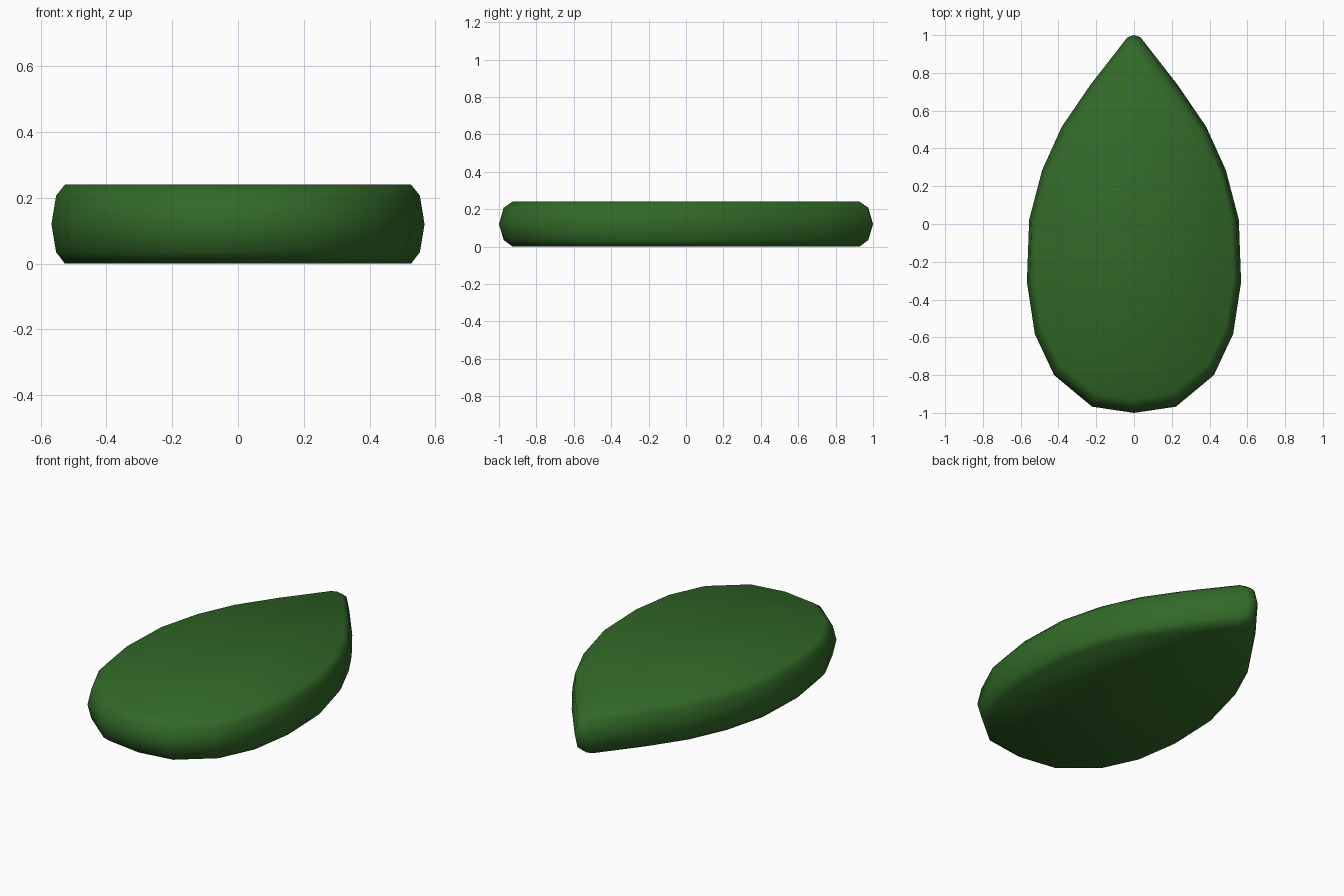
import bpy, bmesh

if "Cube" in bpy.data.objects:
    bpy.data.objects.remove(bpy.data.objects["Cube"])

# Right half of the leaf outline, tip to base
half = [(0, 1.0), (0.035, 0.988), (0.232, 0.735), (0.382, 0.515), (0.486, 0.286),
        (0.555, 0.023), (0.567, -0.307), (0.525, -0.582), (0.423, -0.80),
        (0.222, -0.967), (0, -1.0)]
outline = half + [(-x, y) for x, y in reversed(half[1:-1])]
outline.reverse()  # counter-clockwise

# Rounded rim: (height, scale of outline)
rim = [(0, 0.928), (0.035, 0.975), (0.12, 1.0), (0.207, 0.975), (0.24, 0.928)]

bm = bmesh.new()
rings = [[bm.verts.new((x * s, y * s, z)) for x, y in outline] for z, s in rim]
n = len(outline)
for low, high in zip(rings, rings[1:]):
    for i in range(n):
        j = (i + 1) % n
        bm.faces.new((low[i], low[j], high[j], high[i]))

# Flat caps, spanned across the leaf from side to side
bm.faces.new(rings[-1])
bm.faces.new(list(reversed(rings[0])))
bmesh.ops.recalc_face_normals(bm, faces=bm.faces)
for f in bm.faces:
    f.smooth = True

mesh = bpy.data.meshes.new("leaf")
bm.to_mesh(mesh)
bm.free()

green = bpy.data.materials.new("leaf green")
green.diffuse_color = (0.032, 0.141, 0.021, 1)
green.use_nodes = True
green.node_tree.nodes["Principled BSDF"].inputs["Base Color"].default_value = green.diffuse_color
mesh.materials.append(green)
leaf = bpy.data.objects.new("leaf", mesh)
bpy.context.collection.objects.link(leaf)
